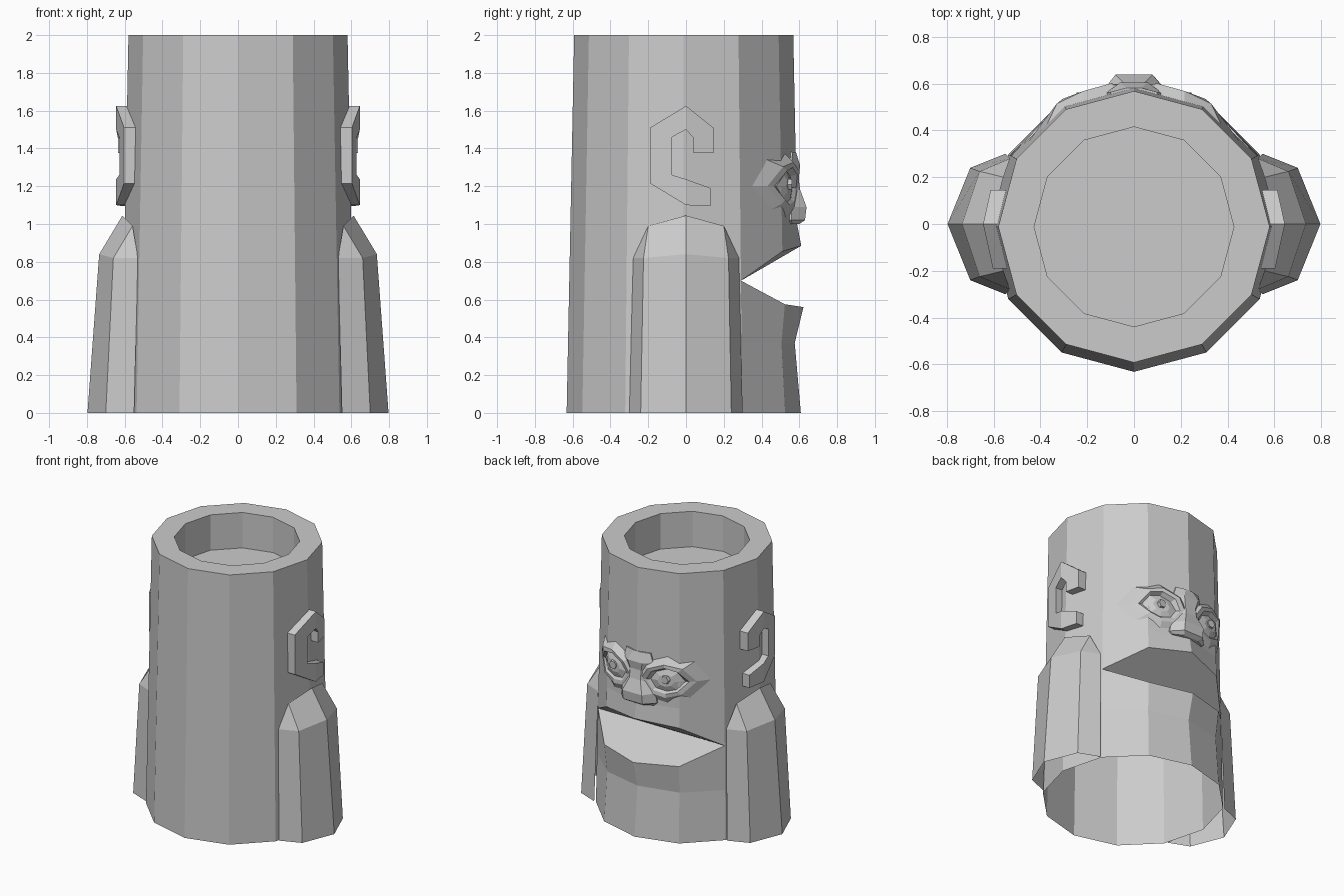
import bpy, bmesh, math
from math import sin, cos, pi

if "Cube" in bpy.data.objects:
    bpy.data.objects.remove(bpy.data.objects["Cube"], do_unlink=True)

GREY = (0.6, 0.6, 0.6, 1)
mat = bpy.data.materials.new("plain grey")
mat.use_nodes = True
mat.diffuse_color = GREY
mat.node_tree.nodes["Principled BSDF"].inputs["Base Color"].default_value = GREY

SIDES = 12
CY = -0.012


def finish(name, bm):
    bmesh.ops.remove_doubles(bm, verts=bm.verts, dist=0.0005)
    bmesh.ops.recalc_face_normals(bm, faces=bm.faces)
    mesh = bpy.data.meshes.new(name)
    bm.to_mesh(mesh)
    bm.free()
    mesh.materials.append(mat)
    obj = bpy.data.objects.new(name, mesh)
    bpy.context.collection.objects.link(obj)
    return obj


def loft(bm, loops, closed=True, cap_start=False, cap_end=False):
    """Join matching loops of points with quads."""
    rings = [[bm.verts.new(p) for p in loop] for loop in loops]
    n = len(rings[0])
    for a, b in zip(rings, rings[1:]):
        for i in range(n if closed else n - 1):
            j = (i + 1) % n
            bm.faces.new((a[i], a[j], b[j], b[i]))
    if cap_start:
        bm.faces.new(rings[0])
    if cap_end:
        bm.faces.new(rings[-1])
    return rings


def radius(z):
    return 0.62 - 0.02 * z


def ring(z, r=None, lip_z=None, push=(0, 0)):
    """Twelve-sided loop; the three face columns may be moved to shape the lips."""
    pts = []
    for i in range(SIDES):
        a = 2 * pi * i / SIDES
        h, rad = z, r or radius(z)
        if i in (2, 3, 4):
            h = lip_z[i == 3] if lip_z else z
            rad = (r or radius(h)) + push[i == 3]
        pts.append((rad * cos(a), CY + rad * sin(a), h))
    return pts


def surface_y(x, z):
    """Depth of the faceted trunk on the face side."""
    r, x = radius(z), abs(x)
    knee = r * 0.5
    if x <= knee:
        return CY + r - 0.268 * x
    return CY + r * 0.866 - (x - knee)


# Trunk with hollow top, open base and wedge mouth
bm = bmesh.new()
lower = loft(bm, [ring(0), ring(0.37, push=(-0.015, -0.025)),
                  ring(0.7, lip_z=(0.575, 0.56), push=(0.01, 0.025))])
upper = loft(bm, [ring(0.7, lip_z=(0.855, 0.885), push=(0, 0.02)), ring(1.0), ring(2),
                  ring(2, r=0.427), ring(1.735, r=0.427)], cap_end=True)
for lip in (lower[-1], upper[0]):
    bm.faces.new(lip[1:6])
finish("trunk", bm)

# Arms hugging the trunk
arm_half = [
    [(0.55, 0.30, 0), (0.70, 0.24, 0), (0.797, 0, 0)],
    [(0.53, 0.28, 0.82), (0.66, 0.225, 0.82), (0.735, 0, 0.84)],
    [(0.53, 0.28, 0.82), (0.558, 0.20, 0.99), (0.612, 0, 1.045)],
]
# Hook ears: outer and inner outline pairs (y, z)
ear_path = [
    ((0.145, 1.375), (0.04, 1.375)), ((0.145, 1.51), (0.04, 1.455)),
    ((0, 1.625), (0, 1.5)), ((-0.19, 1.51), (-0.075, 1.46)),
    ((-0.19, 1.215), (-0.075, 1.26)), ((0, 1.1), (0, 1.237)),
    ((0.13, 1.095), (0.13, 1.19)),
]
# Almond outline of an eye about its centre
eye_shape = [(-0.15, -0.01), (-0.1, 0.07), (0, 0.11), (0.1, 0.09),
             (0.155, 0), (0.09, -0.08), (0, -0.11), (-0.1, -0.09)]
EYE_X, EYE_Z = 0.215, 1.2

for side, label in ((1, "left"), (-1, "right")):
    bm = bmesh.new()
    rows = []
    for half in arm_half:
        mirrored = [(x, -y, z) for x, y, z in half[:2]]
        rows.append([(side * x, y, z) for x, y, z in mirrored + half[::-1]])
    loft(bm, rows, closed=False)
    bmesh.ops.dissolve_degenerate(bm, dist=0.0005, edges=bm.edges)
    finish(label + "_arm", bm)

    bm = bmesh.new()

    def ear_point(p, x):
        return (side * (x - 0.22 * abs(p[0])), p[0], p[1])

    loft(bm, [[ear_point(o, 0.645), ear_point(i, 0.645),
               ear_point(i, 0.575), ear_point(o, 0.575)] for o, i in ear_path],
         cap_start=True, cap_end=True)
    finish(label + "_ear", bm)

    def eye_loop(scale, top, bottom):
        pts = []
        for u, v in eye_shape:
            x, z = EYE_X + u * scale, EYE_Z + v * scale
            off = top if v > 0.02 else bottom
            pts.append((side * x, surface_y(x, z) + off, z))
        return pts

    # Raised brow and eyelid rim around a shallow eye
    bm = bmesh.new()
    loft(bm, [eye_loop(1.6, -0.004, -0.004), eye_loop(1.15, 0.045, 0.022),
              eye_loop(0.9, 0.04, 0.02), eye_loop(0.75, 0.006, 0.006)])
    finish(label + "_eyelid", bm)

    bm = bmesh.new()
    loft(bm, [eye_loop(0.8, 0.003, 0.003), eye_loop(0.4, 0.02, 0.02)], cap_end=True)
    finish(label + "_eyeball", bm)

    # Small six-sided pupil
    bm = bmesh.new()
    base = surface_y(EYE_X, EYE_Z)
    loft(bm, [[(side * (EYE_X + r * cos(i * pi / 3)), base + d, EYE_Z + 0.01 + r * sin(i * pi / 3))
               for i in range(6)] for r, d in ((0.035, 0), (0.03, 0.035))], cap_end=True)
    finish(label + "_pupil", bm)

# Nose with bridge: height, front half width, base half width, front depth
bm = bmesh.new()
sections = [(1.38, 0.03, 0.10, 0.582), (1.31, 0.06, 0.12, 0.605), (1.25, 0.045, 0.08, 0.595),
            (1.18, 0.045, 0.08, 0.605), (1.09, 0.08, 0.14, 0.638), (1.02, 0.08, 0.15, 0.63),
            (1.0, 0.06, 0.13, 0.60)]
loft(bm, [[(-b, 0.53, z), (-b, surface_y(b, z) + 0.01, z), (-f, y, z),
           (f, y, z), (b, surface_y(b, z) + 0.01, z), (b, 0.53, z)] for z, f, b, y in sections],
     cap_start=True, cap_end=True)
finish("nose", bm)
